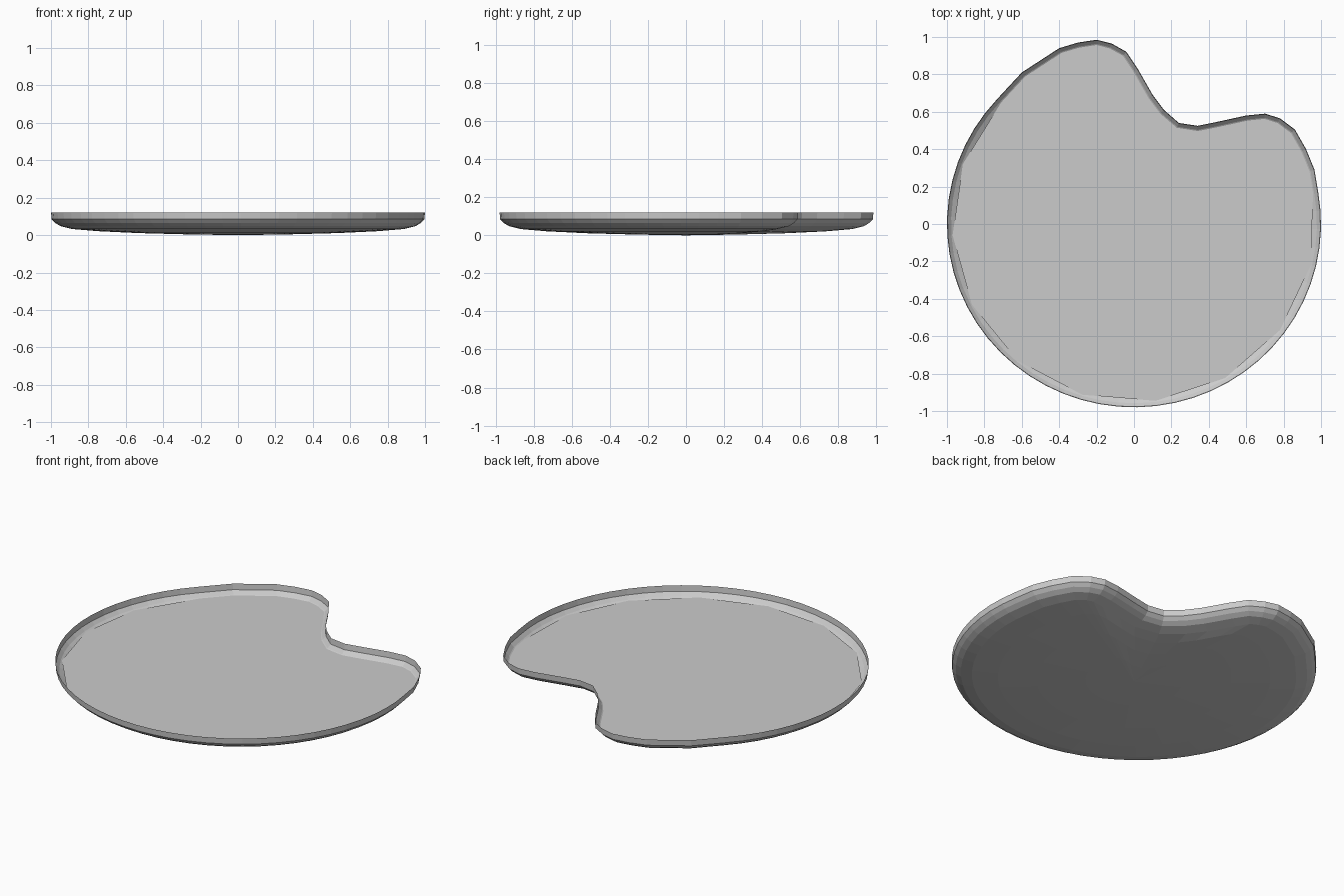
import bpy, bmesh, math
from mathutils import Vector

if "Cube" in bpy.data.objects:
    bpy.data.objects.remove(bpy.data.objects["Cube"])

grey = bpy.data.materials.new("light_grey")
grey.diffuse_color = (0.6, 0.6, 0.6, 1)
grey.use_nodes = True
grey.node_tree.nodes["Principled BSDF"].inputs["Base Color"].default_value = grey.diffuse_color

# Outline, counter-clockwise: round body, then the notch with its two lobes
N_ARC = 40
arc = []
for i in range(N_ARC + 1):
    a = math.radians(137 + (370 - 137) * i / N_ARC)
    arc.append(Vector((math.cos(a), 0.98 * math.sin(a))))
notch = [Vector(p) for p in [
    (.965, .29), (.92, .4), (.86, .505), (.78, .565), (.7, .59), (.6, .58),
    (.44, .545), (.34, .525), (.24, .54), (.16, .61), (.1, .69), (.02, .83),
    (-.04, .92), (-.12, .965), (-.2, .985), (-.3, .97), (-.4, .94), (-.6, .81)]]
outline = arc + notch
n = len(outline)


def inset(d):
    """Outline moved inward along its normals by d."""
    pts = []
    for i, p in enumerate(outline):
        t = (outline[(i + 1) % n] - outline[i - 1]).normalized()
        pts.append(p + Vector((-t.y, t.x)) * d)
    return pts


def finish(bm, name):
    me = bpy.data.meshes.new(name)
    bm.to_mesh(me)
    bm.free()
    me.materials.append(grey)
    bpy.context.collection.objects.link(bpy.data.objects.new(name, me))


# Shallow bowl: upright rim, rounded edge, gently sloping underside
rings = [(inset(d), z) for d, z in
         [(0, .12), (.003, .085), (.022, .065), (.05, .048), (.11, .033)]]
last = rings[-1][0]
rings += [([p * s for p in last], z) for s, z in [(.84, .021), (.6, .011), (.3, .004)]]
bm = bmesh.new()
loops = [[bm.verts.new((p.x, p.y, z)) for p in pts] for pts, z in rings]
for upper, lower in zip(loops, loops[1:]):
    for i in range(n):
        j = (i + 1) % n
        bm.faces.new((upper[i], lower[i], lower[j], upper[j]))
centre = bm.verts.new((0, 0, 0))
for i in range(n):
    bm.faces.new((loops[-1][i], centre, loops[-1][(i + 1) % n]))
finish(bm, "bowl")

# Flat floor inside the bowl, with a coarser edge along the round body
edge = inset(.028)
edge = edge[:N_ARC + 1:4] + edge[N_ARC + 1:]
bm = bmesh.new()
bm.faces.new([bm.verts.new((p.x, p.y, .062)) for p in edge])
bmesh.ops.triangulate(bm, faces=bm.faces[:])
finish(bm, "inner_floor")
